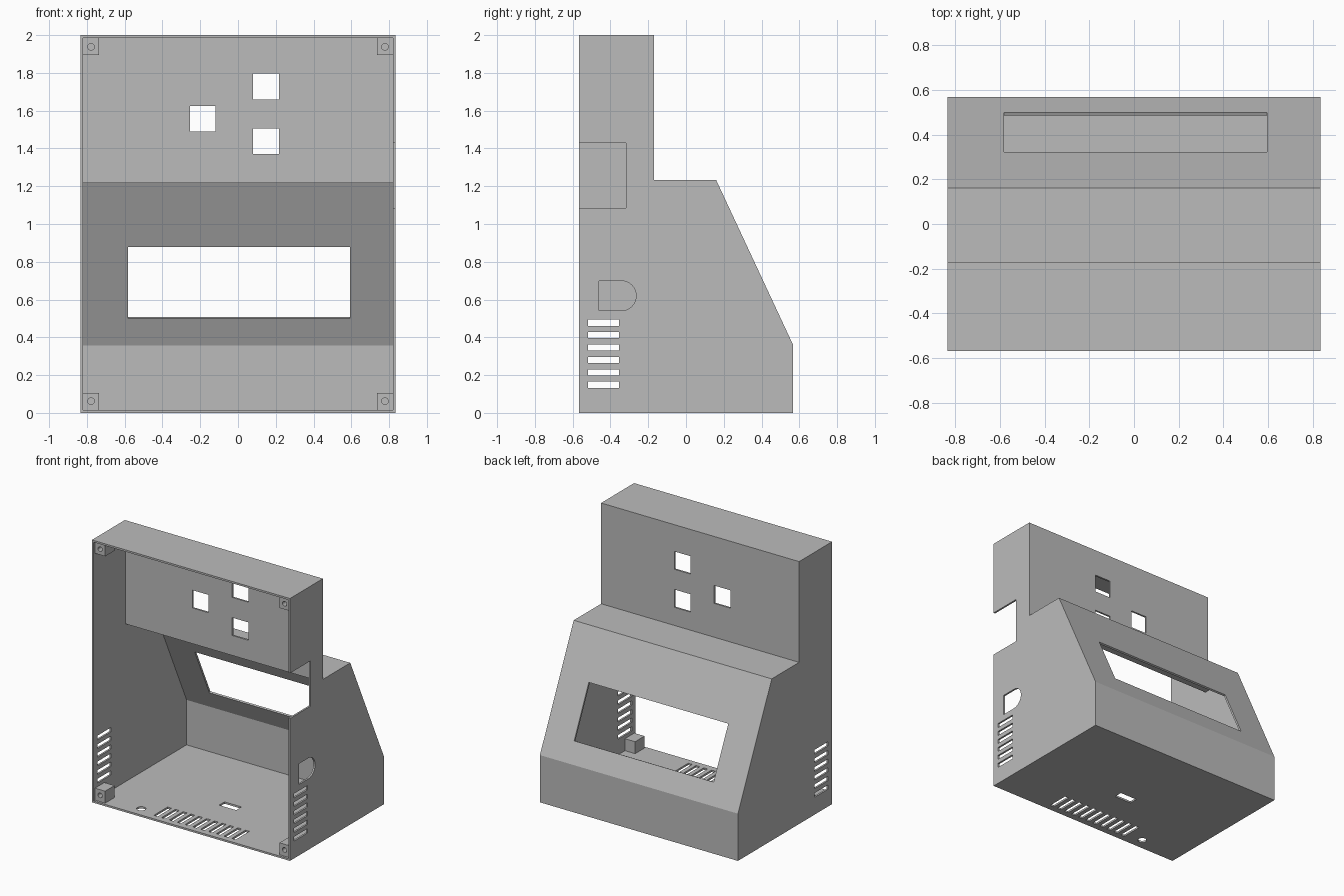
import bpy, bmesh, math
from mathutils import Matrix, Vector

cube = bpy.data.objects.get("Cube")
if cube:
    bpy.data.objects.remove(cube)

W, T = 0.835, 0.014            # half width, wall thickness
FRONT, BACK = -0.567, 0.567    # open rim and deepest face

grey = bpy.data.materials.new("plain grey")
grey.use_nodes = True
GREY = (0.5, 0.5, 0.5, 1)
grey.diffuse_color = GREY
grey.node_tree.nodes["Principled BSDF"].inputs["Base Color"].default_value = GREY


def prism(bm, points, direction):
    """Closed solid: a planar outline swept along a direction."""
    base = bm.faces.new([bm.verts.new(p) for p in points])
    out = bmesh.ops.extrude_face_region(bm, geom=[base])["geom"]
    moved = [v for v in out if isinstance(v, bmesh.types.BMVert)]
    bmesh.ops.translate(bm, vec=direction, verts=moved)


def box(bm, x0, x1, y0, y1, z0, z1):
    prism(bm, [(x0, y0, z0), (x1, y0, z0), (x1, y1, z0), (x0, y1, z0)], (0, 0, z1 - z0))


def make(name, bm):
    bmesh.ops.recalc_face_normals(bm, faces=bm.faces)
    mesh = bpy.data.meshes.new(name)
    bm.to_mesh(mesh)
    bm.free()
    mesh.materials.append(grey)
    ob = bpy.data.objects.new(name, mesh)
    bpy.context.collection.objects.link(ob)
    return ob


def cut(ob, bm):
    """Subtract a set of solids and bake the result."""
    cutter = make("cutter", bm)
    cutter.hide_render = True
    mod = ob.modifiers.new("cut", "BOOLEAN")
    mod.operation, mod.solver, mod.object = "DIFFERENCE", "EXACT", cutter
    deps = bpy.context.evaluated_depsgraph_get()
    mesh = bpy.data.meshes.new_from_object(ob.evaluated_get(deps))
    ob.modifiers.clear()
    ob.data = mesh
    bpy.data.objects.remove(cutter)


def circle(u, v, r, start=0, sweep=2 * math.pi, n=32):
    return [(u + r * math.cos(start + sweep * i / n), v + r * math.sin(start + sweep * i / n))
            for i in range(n)]


# Stepped, sloping housing
profile = [(FRONT, 0), (BACK, 0), (BACK, 0.36), (0.16, 1.232), (-0.17, 1.232), (-0.17, 2), (FRONT, 2)]
bm = bmesh.new()
prism(bm, [(-W, y, z) for y, z in profile], (2 * W, 0, 0))
housing = make("housing", bm)


# Cavity: the same outline offset inward, left open at the rim
def offset(prev, cur, nxt):
    a = (Vector(cur) - Vector(prev)).normalized()
    b = (Vector(nxt) - Vector(cur)).normalized()
    na, nb = Vector((-a.y, a.x)), Vector((-b.y, b.x))
    return Vector(cur) + (na + nb) * T / (1 + na.dot(nb))


n = len(profile)
inner = [offset(profile[i - 1], profile[i], profile[(i + 1) % n]) for i in range(n)]
inner[0].x = inner[-1].x = FRONT - 0.1
bm = bmesh.new()
prism(bm, [(-W + T, p.x, p.y) for p in inner], (2 * (W - T), 0, 0))
cut(housing, bm)

# Openings
bm = bmesh.new()
for x, z in ((-0.187, 1.558), (0.148, 1.728), (0.148, 1.438)):      # square button holes
    box(bm, x - 0.068, x + 0.068, -0.3, -0.1, z - 0.068, z + 0.068)
PITCH, SLOT = 0.0658, 0.033
for i in range(6):                                                  # side vents
    z = 0.132 + i * PITCH
    box(bm, -1, 1, -0.52, -0.355, z, z + SLOT)
for i in range(-5, 6):                                              # floor vents
    box(bm, i * PITCH - SLOT / 2, i * PITCH + SLOT / 2, -0.52, -0.355, -0.1, 0.1)
box(bm, -0.072, 0.072, -0.125, -0.06, -0.1, 0.1)                    # floor socket
prism(bm, [(x, y, -0.1) for x, y in circle(-0.48, -0.48, 0.032)], (0, 0, 0.2))
box(bm, 0.7, 1, -0.7, -0.318, 1.085, 1.43)                          # rim notch
arch = circle(-0.343, 0.62, 0.079, -math.pi / 2, math.pi, 16) + [(-0.343, 0.699), (-0.46, 0.699), (-0.46, 0.541)]
prism(bm, [(0.7, y, z) for y, z in arch], (0.3, 0, 0))              # arched cable hole
normal = Vector((0, 0.872, 0.407)).normalized()
corners = [Vector(c) - normal * 0.1 for c in
           ((-0.582, 0.499, 0.507), (0.594, 0.499, 0.507), (0.594, 0.322, 0.885), (-0.582, 0.322, 0.885))]
prism(bm, corners, normal * 0.2)                                    # sloping display window
cut(housing, bm)

# Corner screw posts with pilot holes
for side, sx in (("right", -1), ("left", 1)):
    for level, zc, s in (("lower", 0, 1), ("upper", 2, -1)):
        bm = bmesh.new()
        xs = sorted((sx * 0.735, sx * (W - T / 2)))
        zs = sorted((zc + s * T / 2, zc + s * 0.105))
        box(bm, *xs, FRONT + 0.017, FRONT + 0.13, *zs)
        post = make(f"{level}_{side}_screw_post", bm)
        bm = bmesh.new()
        prism(bm, [(x, FRONT - 0.1, z) for x, z in circle(sx * 0.778, zc + s * 0.062, 0.018, n=20)],
              (0, 0.2, 0))
        cut(post, bm)
